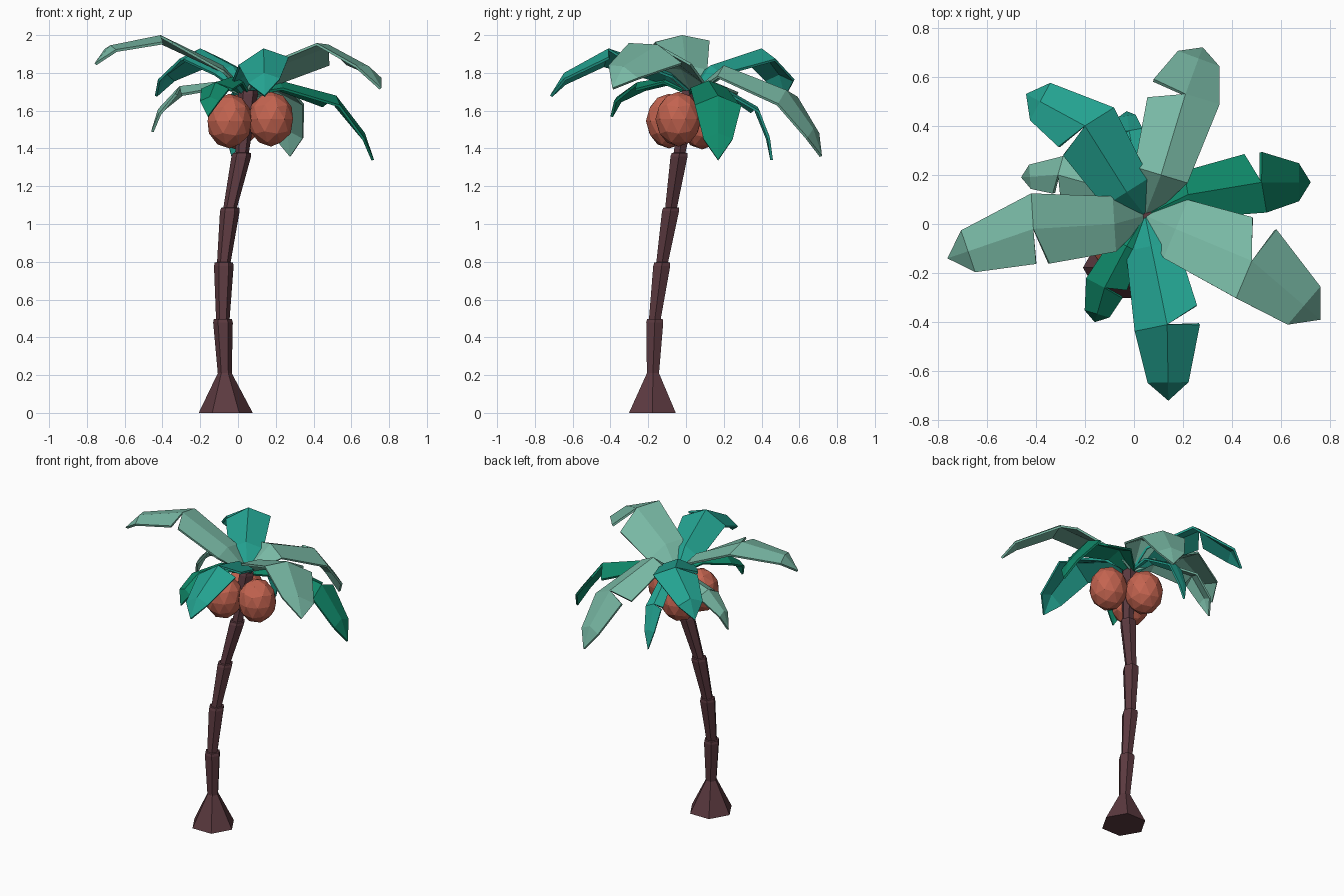
import bpy, bmesh, math
from mathutils import Vector

if "Cube" in bpy.data.objects:
    bpy.data.objects.remove(bpy.data.objects["Cube"])


def material(name, rgb):
    m = bpy.data.materials.new(name)
    m.diffuse_color = (*rgb, 1)
    m.use_nodes = True
    m.node_tree.nodes["Principled BSDF"].inputs["Base Color"].default_value = m.diffuse_color
    return m


BARK = material("bark brown", (0.107, 0.042, 0.051))
NUT = material("coconut red brown", (0.552, 0.127, 0.080))
SAGE = material("sage green", (0.188, 0.479, 0.371))
TEAL = material("teal green", (0.017, 0.366, 0.283))
DARK = material("dark green", (0.005, 0.254, 0.144))


def finish(name, bm, mat):
    bmesh.ops.recalc_face_normals(bm, faces=bm.faces)
    me = bpy.data.meshes.new(name)
    bm.to_mesh(me)
    bm.free()
    me.materials.append(mat)
    ob = bpy.data.objects.new(name, me)
    bpy.context.collection.objects.link(ob)
    return ob


# Trunk: a hexagonal loft of stacked, upward flaring sections
def trunk():
    joints = [(-0.07, -0.175, 0.21), (-0.08, -0.165, 0.49), (-0.075, -0.127, 0.79),
              (-0.042, -0.08, 1.08), (0.02, -0.035, 1.37), (0.055, 0.02, 1.70)]
    rings = [(Vector((-0.065, -0.178, 0)), 0.143), (Vector(joints[0]), 0.037)]
    for i in range(1, len(joints)):
        p, q = Vector(joints[i]), Vector(joints[i - 1])
        up = (p - q).normalized()
        rings.append((p - up * 0.012, 0.052))
        rings.append((p + up * 0.006, 0.048))
        rings.append((p + up * 0.008, 0.036))
    bm = bmesh.new()
    loops = []
    for c, r in rings:
        loops.append([bm.verts.new(c + Vector((r * math.cos(k * math.pi / 3), r * math.sin(k * math.pi / 3), 0)))
                      for k in range(6)])
    for a, b in zip(loops, loops[1:]):
        for k in range(6):
            bm.faces.new((a[k], a[(k + 1) % 6], b[(k + 1) % 6], b[k]))
    bm.faces.new(loops[0])
    bm.faces.new(loops[-1])
    finish("trunk", bm, BARK)


trunk()

# Coconuts
for i, (x, y, z) in enumerate([(-0.045, -0.09, 1.545), (0.175, -0.04, 1.555), (-0.01, 0.085, 1.54)]):
    bm = bmesh.new()
    bmesh.ops.create_icosphere(bm, subdivisions=2, radius=1)
    for v in bm.verts:
        v.co = Vector((x + v.co.x * 0.122, y + v.co.y * 0.122, z + v.co.z * 0.145))
    finish(f"coconut_{i + 1}", bm, NUT)

CROWN = Vector((0.045, 0.035, 1.70))


# Leaf: folded sheet with a ridge, a bend at the joint and a notch on its left;
# drops say how far each edge hangs below the ridge, relative to the half width
def leaf(name, near, joint, tip, w, mat, drops=(0.4, 0.4)):
    near, joint, tip = Vector(near), Vector(joint), Vector(tip)
    outer = joint.lerp(tip, 0.76) + Vector((0, 0, 0.06))
    bm = bmesh.new()

    def ring(c, d, half, shift=0.0, ridge=None):
        d = Vector((d.x, d.y, 0)).normalized()
        side = Vector((-d.y, d.x, 0))
        left = bm.verts.new(c + side * half - Vector((0, 0, drops[0] * half)) + d * shift)
        right = bm.verts.new(c - side * half - Vector((0, 0, drops[1] * half)))
        return left, ridge or bm.verts.new(c), right

    d1, d2 = joint - near, tip - joint
    dm = d1.normalized() + d2.normalized()
    r0 = ring(CROWN, near - CROWN, 0.025)
    r1 = ring(near, d1, w * 0.78)
    r2 = ring(joint, d1, w, -0.4 * w)
    r3 = ring(joint, dm, w * 0.98, 0.12 * w, r2[1])
    r3 = (r3[0], r3[1], r2[2])
    r4 = ring(outer, d2, w * 0.62)
    for a, b in ((r0, r1), (r1, r2), (r3, r4)):
        for k in (0, 1):
            bm.faces.new((a[k], b[k], b[k + 1], a[k + 1]))
    t = bm.verts.new(tip)
    bm.faces.new((r4[0], t, r4[1]))
    bm.faces.new((r4[1], t, r4[2]))
    bmesh.ops.delete(bm, geom=[v for v in bm.verts if not v.link_faces], context='VERTS')
    ob = finish(name, bm, mat)
    if sum(p.normal.z * p.area for p in ob.data.polygons) < 0:
        ob.data.flip_normals()
    m = ob.modifiers.new("thickness", 'SOLIDIFY')
    m.thickness = 0.014
    m.offset = -1


# near point, joint, tip, half width, colour, edge drops
leaf("leaf_left_high", (-0.08, 0.0, 1.84), (-0.41, -0.02, 2.0), (-0.76, -0.14, 1.85), 0.145, SAGE, (0.25, 0.2))
leaf("leaf_right_high", (0.17, -0.02, 1.83), (0.48, -0.15, 1.95), (0.76, -0.39, 1.72), 0.165, SAGE, (0.6, -0.05))
leaf("leaf_back_right", (0.11, 0.2, 1.84), (0.21, 0.53, 1.71), (0.28, 0.72, 1.36), 0.145, SAGE, (0.25, 0.5))
leaf("leaf_left_low", (-0.06, 0.13, 1.76), (-0.31, 0.2, 1.73), (-0.46, 0.19, 1.49), 0.08, SAGE, (0.5, 0.4))
leaf("leaf_back_left", (-0.03, 0.13, 1.84), (-0.2, 0.4, 1.93), (-0.44, 0.53, 1.68), 0.14, TEAL)
leaf("leaf_front", (0.07, -0.09, 1.82), (0.135, -0.41, 1.93), (0.14, -0.72, 1.68), 0.135, TEAL, (0.35, 0.65))
leaf("leaf_back_low", (0.02, 0.17, 1.74), (-0.02, 0.38, 1.62), (-0.03, 0.46, 1.34), 0.055, TEAL)
leaf("leaf_right_low", (0.22, 0.12, 1.76), (0.52, 0.17, 1.68), (0.72, 0.17, 1.34), 0.125, DARK)
leaf("leaf_front_left", (-0.03, -0.09, 1.78), (-0.12, -0.26, 1.75), (-0.16, -0.4, 1.57), 0.085, DARK)
